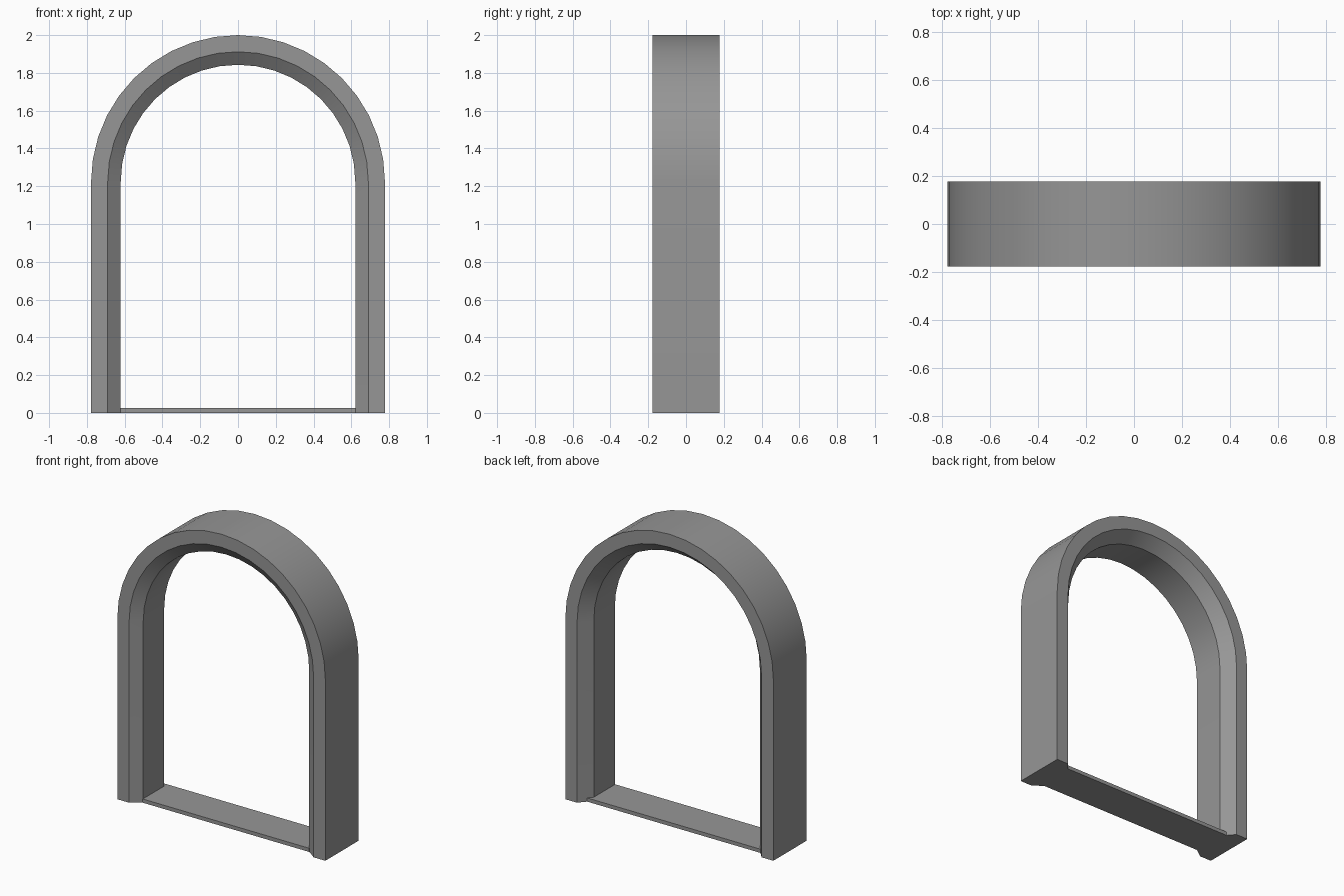
import bpy, bmesh, math

if "Cube" in bpy.data.objects:
    bpy.data.objects.remove(bpy.data.objects["Cube"])

SPRING = 1.222      # height where the legs become the arch
SEGMENTS = 20       # facets in the half circle

# Cross-section as (distance from centre line, depth); back chamfer is deeper
PROFILE = [(0.778, -0.178), (0.69, -0.178), (0.621, -0.126),
           (0.621, 0.098), (0.69, 0.178), (0.778, 0.178)]

grey = bpy.data.materials.new("dark_grey")
grey.diffuse_color = (0.305, 0.305, 0.305, 1)
grey.use_nodes = True
grey.node_tree.nodes["Principled BSDF"].inputs["Base Color"].default_value = grey.diffuse_color


def make_object(name, bm):
    bmesh.ops.recalc_face_normals(bm, faces=bm.faces)
    mesh = bpy.data.meshes.new(name)
    bm.to_mesh(mesh)
    bm.free()
    mesh.materials.append(grey)
    obj = bpy.data.objects.new(name, mesh)
    bpy.context.collection.objects.link(obj)
    return obj


# Arched frame: sweep the section up one leg, over the arch and down the other
bm = bmesh.new()
angles = [math.pi * i / SEGMENTS for i in range(SEGMENTS + 1)]
stations = [(0.0, 0.0)] + [(a, SPRING) for a in angles] + [(math.pi, 0.0)]
rings = [[bm.verts.new((r * math.cos(a), y, z + r * math.sin(a)))
          for r, y in PROFILE] for a, z in stations]
n = len(PROFILE)
for lower, upper in zip(rings, rings[1:]):
    for i in range(n):
        j = (i + 1) % n
        bm.faces.new((lower[i], lower[j], upper[j], upper[i]))
bm.faces.new(rings[0])
bm.faces.new(rings[-1])
frame = make_object("arched_frame", bm)
bpy.context.view_layer.objects.active = frame
frame.select_set(True)
bpy.ops.object.shade_smooth_by_angle(angle=math.radians(20))

# Threshold: thin sill between the legs, ends buried in them
bm = bmesh.new()
bmesh.ops.create_cube(bm, size=1)
bmesh.ops.scale(bm, vec=(1.34, 0.26, 0.025), verts=bm.verts)
bmesh.ops.translate(bm, vec=(0, 0, 0.0125), verts=bm.verts)
# keep the front corners inside the front chamfer
for v in bm.verts:
    if v.co.y < 0:
        v.co.x = math.copysign(0.622, v.co.x)
make_object("threshold", bm)
